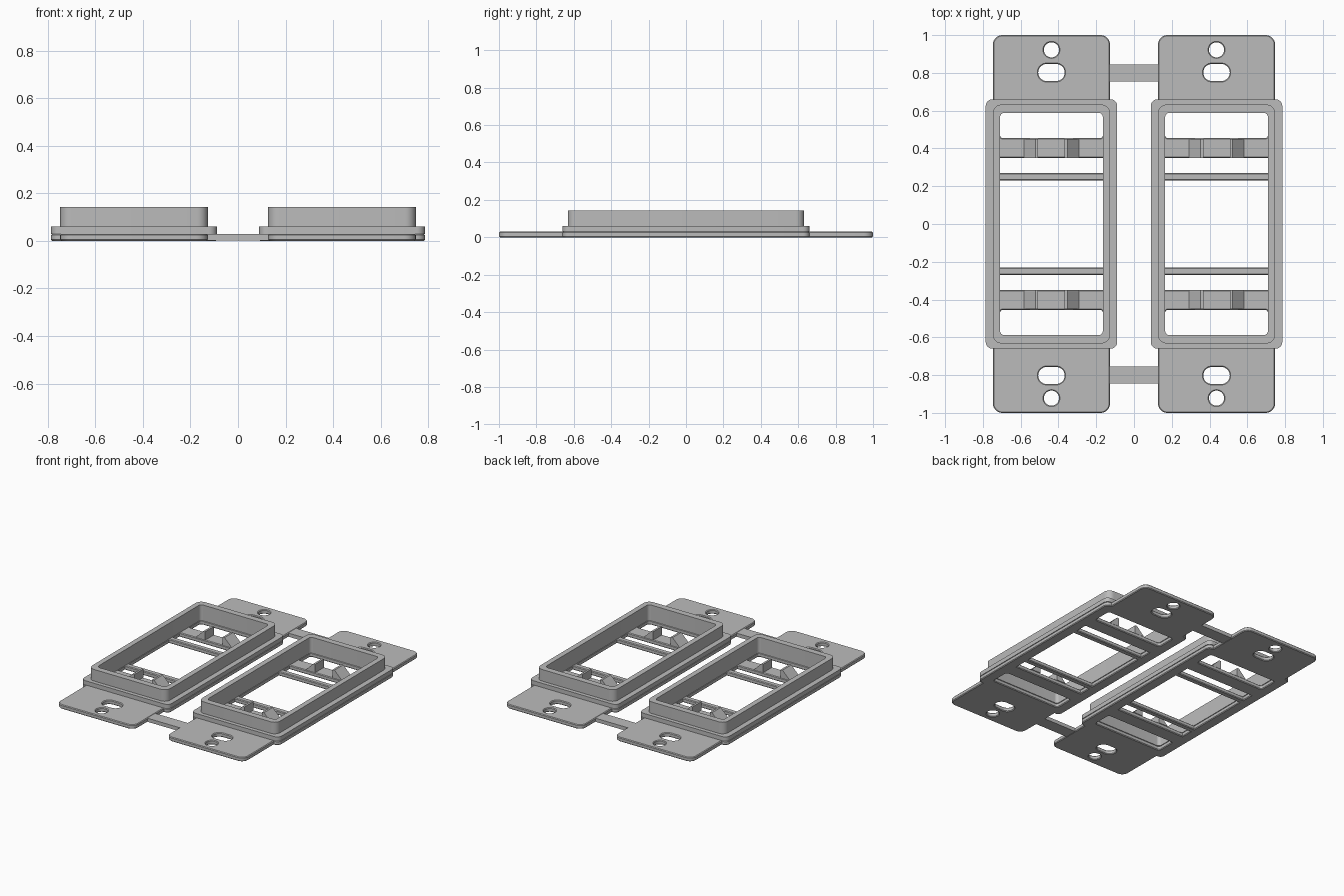
import bpy, bmesh, math
from mathutils import Vector

if "Cube" in bpy.data.objects:
    bpy.data.objects.remove(bpy.data.objects["Cube"])

grey = bpy.data.materials.new("light_grey")
grey.diffuse_color = (0.5, 0.5, 0.5, 1)
grey.use_nodes = True
grey.node_tree.nodes["Principled BSDF"].inputs["Base Color"].default_value = grey.diffuse_color


def rounded(corners, steps=8):
    """Round the right-angled corners (x, y, radius) of a closed outline."""
    out, n = [], len(corners)
    for i, (x, y, r) in enumerate(corners):
        p = Vector((x, y))
        if r == 0:
            out.append(p)
            continue
        a = (Vector(corners[i - 1][:2]) - p).normalized()
        b = (Vector(corners[(i + 1) % n][:2]) - p).normalized()
        c = p + r * (a + b)
        for k in range(steps + 1):
            t = k / steps * math.pi / 2
            q = c - r * (b * math.cos(t) + a * math.sin(t))
            if not out or (q - out[-1]).length > 1e-4:
                out.append(q)
    if (out[0] - out[-1]).length < 1e-4:
        out.pop()
    return out


def rect(hw, y0, y1, r=0.0):
    # tiny trim keeps fully round ends free of zero-length sides
    r = min(r, hw - 0.0005, (y1 - y0) / 2 - 0.0005) if r else 0
    return rounded([(-hw, y0, r), (hw, y0, r), (hw, y1, r), (-hw, y1, r)])


def slab(name, outlines, z0, z1, cx, bevel=0.0):
    """Filled flat curve (inner outlines become holes) raised from z0 to z1."""
    cu = bpy.data.curves.new(name, 'CURVE')
    cu.dimensions = '2D'
    cu.fill_mode = 'BOTH'
    cu.extrude = (z1 - z0) / 2 - bevel
    cu.bevel_depth = bevel
    cu.bevel_resolution = 0
    cu.offset = -bevel
    for pts in outlines:
        s = cu.splines.new('POLY')
        s.points.add(len(pts) - 1)
        for sp, p in zip(s.points, pts):
            sp.co = (p.x, p.y, 0, 1)
        s.use_cyclic_u = True
    ob = bpy.data.objects.new(name, cu)
    ob.location = (cx, 0, (z0 + z1) / 2)
    cu.materials.append(grey)
    bpy.context.collection.objects.link(ob)
    bpy.ops.object.select_all(action='DESELECT')
    ob.select_set(True)
    bpy.context.view_layer.objects.active = ob
    bpy.ops.object.convert(target='MESH')
    bpy.ops.object.shade_smooth_by_angle(angle=math.radians(30))


def prism(name, profile, y0, y1, cx):
    """Extrude an x-z profile along y."""
    bm = bmesh.new()
    face = bm.faces.new([bm.verts.new((x, y0, z)) for x, z in profile])
    new = bmesh.ops.extrude_face_region(bm, geom=[face])["geom"]
    bmesh.ops.translate(bm, vec=(0, y1 - y0, 0),
                        verts=[v for v in new if isinstance(v, bmesh.types.BMVert)])
    bmesh.ops.recalc_face_normals(bm, faces=bm.faces)
    me = bpy.data.meshes.new(name)
    bm.to_mesh(me)
    bm.free()
    me.materials.append(grey)
    ob = bpy.data.objects.new(name, me)
    ob.location.x = cx
    bpy.context.collection.objects.link(ob)


CX, T = 0.437, 0.03
# plate outline: narrow end tabs, wider middle
right_side = [(0.31, -1, 0.05), (0.31, -0.66, 0), (0.348, -0.66, 0.035),
              (0.348, 0.66, 0.035), (0.31, 0.66, 0), (0.31, 1, 0.05)]
plate = rounded(right_side + [(-x, y, r) for x, y, r in reversed(right_side)])

# openings that leave the cross bars standing, then slots and screw holes
holes = [rect(0.272, -0.23, 0.23)]
for s in (-1, 1):
    for hw, a, b, r in ((0.272, 0.27, 0.35, 0), (0.272, 0.455, 0.588, 0.015),
                        (0.07, 0.757, 0.847, 0.045), (0.04, 0.882, 0.962, 0.04)):
        y0, y1 = sorted((s * a, s * b))
        holes.append(rect(hw, y0, y1, r))

for side, cx in (("left", -CX), ("right", CX)):
    slab(side + "_plate", [plate] + holes, 0, T, cx, 0.005)
    inner = rect(0.272, -0.588, 0.588, 0.022)
    slab(side + "_collar", [rect(0.348, -0.66, 0.66, 0.035), inner], T, 0.06, cx)
    slab(side + "_raised_frame", [rect(0.31, -0.632, 0.632, 0.045), inner], 0.06, 0.143, cx)
    # pairs of sloped catches on the wide bars
    for y0 in (-0.45, 0.35):
        for m in (-1, 1):
            prism(side + "_catch", [(m * 0.145, T), (m * 0.07, T),
                                    (m * 0.07, 0.09), (m * 0.085, 0.09)], y0, y0 + 0.1, cx)

# straps joining the two plates
for y in (-0.8, 0.8):
    prism("connecting_strap", [(-0.13, 0.002), (0.13, 0.002), (0.13, T - 0.002), (-0.13, T - 0.002)],
          y - 0.045, y + 0.045, 0)
